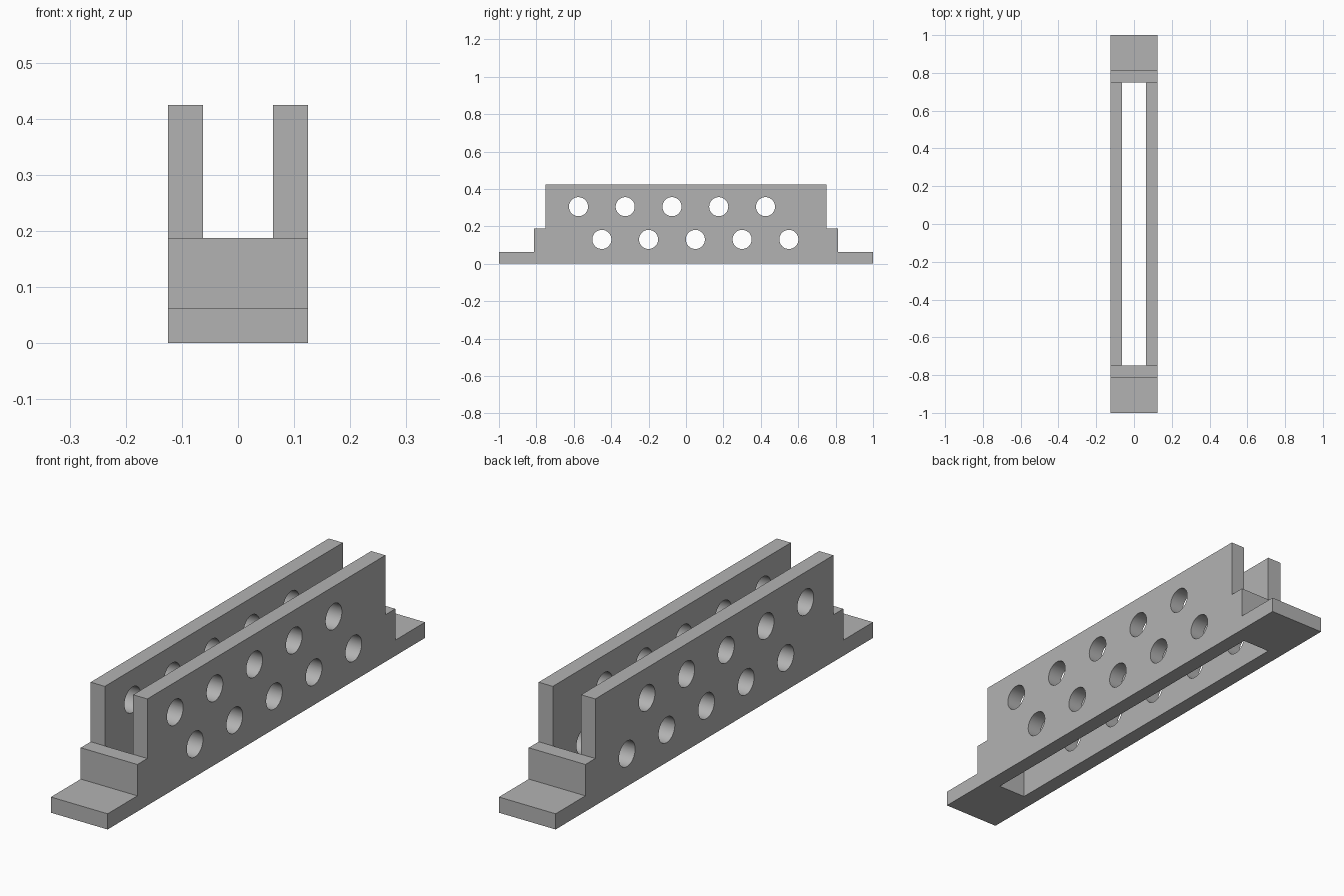
import bpy, bmesh, math
from mathutils import Matrix

if "Cube" in bpy.data.objects:
    bpy.data.objects.remove(bpy.data.objects["Cube"])

HALF_W, SLOT_HALF, SLOT_END = 0.125, 0.0625, 0.75

grey = bpy.data.materials.new("plain grey")
grey.diffuse_color = (0.45, 0.45, 0.45, 1)
grey.use_nodes = True
grey.node_tree.nodes["Principled BSDF"].inputs["Base Color"].default_value = grey.diffuse_color


def make_object(name, bm):
    bmesh.ops.recalc_face_normals(bm, faces=bm.faces)
    mesh = bpy.data.meshes.new(name)
    bm.to_mesh(mesh)
    bm.free()
    mesh.materials.append(grey)
    obj = bpy.data.objects.new(name, mesh)
    bpy.context.collection.objects.link(obj)
    return obj


# Stepped side profile, mirrored front to back and extruded across the width
half = [(1.0, 0), (1.0, 0.0625), (0.8125, 0.0625), (0.8125, 0.1875),
        (SLOT_END, 0.1875), (SLOT_END, 0.425)]
profile = half + [(-y, z) for y, z in reversed(half)]
bm = bmesh.new()
face = bm.faces.new([bm.verts.new((-HALF_W, y, z)) for y, z in profile])
ext = bmesh.ops.extrude_face_region(bm, geom=[face])
bmesh.ops.translate(bm, vec=(2 * HALF_W, 0, 0),
                    verts=[v for v in ext["geom"] if isinstance(v, bmesh.types.BMVert)])
body = make_object("slotted_bracket", bm)

# Long slot through the middle, open at the bottom and top
bm = bmesh.new()
bmesh.ops.create_cube(bm, size=1, matrix=Matrix.Diagonal((2 * SLOT_HALF, 2 * SLOT_END, 2, 1)))
slot = make_object("slot_cutter", bm)

# Two staggered rows of round holes through both walls
bm = bmesh.new()
for start, z in ((-0.575, 0.305), (-0.45, 0.13)):
    for i in range(5):
        place = Matrix.Translation((0, start + 0.25 * i, z)) @ Matrix.Rotation(math.pi / 2, 4, 'Y')
        bmesh.ops.create_cone(bm, cap_ends=True, segments=48, radius1=0.051,
                              radius2=0.051, depth=0.5, matrix=place)
holes = make_object("hole_cutter", bm)

# Cut the body, then discard the cutters
bpy.context.view_layer.objects.active = body
body.select_set(True)
for cutter in (slot, holes):
    mod = body.modifiers.new(cutter.name, 'BOOLEAN')
    mod.operation = 'DIFFERENCE'
    mod.solver = 'EXACT'
    mod.object = cutter
    bpy.ops.object.modifier_apply(modifier=mod.name)
    bpy.data.objects.remove(cutter)

bpy.ops.object.shade_smooth_by_angle(angle=math.radians(30))
